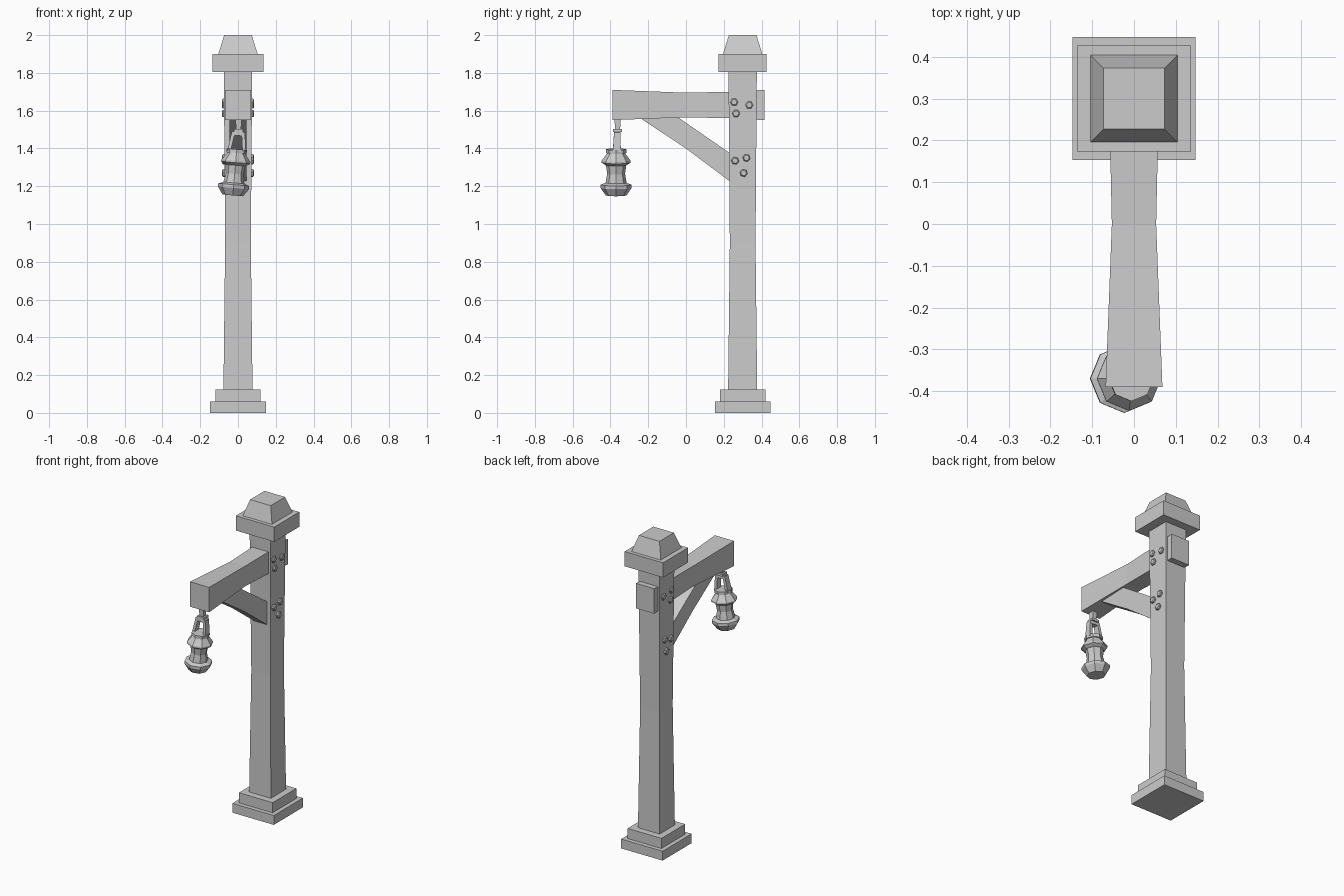
import bpy, bmesh, math
from mathutils import Vector, Matrix

cube = bpy.data.objects.get("Cube")
if cube:
    bpy.data.objects.remove(cube, do_unlink=True)

grey = bpy.data.materials.new("plain_grey")
grey.use_nodes = True
COLOUR = (0.6, 0.6, 0.6, 1)
grey.diffuse_color = COLOUR
grey.node_tree.nodes["Principled BSDF"].inputs["Base Color"].default_value = COLOUR

POST_Y = 0.3


def finish(name, bm):
    bmesh.ops.recalc_face_normals(bm, faces=bm.faces)
    mesh = bpy.data.meshes.new(name)
    bm.to_mesh(mesh)
    bm.free()
    mesh.materials.append(grey)
    obj = bpy.data.objects.new(name, mesh)
    bpy.context.collection.objects.link(obj)
    return obj


def loft(name, rings):
    """Skin a list of equal-sized point rings and cap both ends."""
    bm = bmesh.new()
    loops = [[bm.verts.new(p) for p in ring] for ring in rings]
    n = len(loops[0])
    for a, b in zip(loops, loops[1:]):
        for i in range(n):
            j = (i + 1) % n
            bm.faces.new((a[i], a[j], b[j], b[i]))
    bm.faces.new(loops[0])
    bm.faces.new(loops[-1])
    return finish(name, bm)


def square(z, hx, hy=None, x=0, y=POST_Y):
    hy = hy or hx
    return [(x + sx * hx, y + sy * hy, z)
            for sx, sy in ((-1, -1), (1, -1), (1, 1), (-1, 1))]


def upright(y, low, high, hx):
    return [(-hx, y, low), (hx, y, low), (hx, y, high), (-hx, y, high)]


# Stepped base, waisted post and cap
loft("base_plinth", [square(0, 0.147), square(0.06, 0.147)])
loft("base_step", [square(0.06, 0.12), square(0.125, 0.12)])
loft("post", [square(0.125, 0.077), square(0.9, 0.068), square(1.805, 0.075)])
loft("cap_block", [square(1.805, 0.136, 0.127), square(1.9, 0.136, 0.127)])
loft("cap_top", [square(1.9, 0.104), square(2.0, 0.073)])

# Arm, passing through the post
loft("arm_beam", [upright(-0.39, 1.55, 1.71, 0.068), upright(0, 1.565, 1.695, 0.053),
                  upright(0.23, 1.56, 1.7, 0.058), upright(0.415, 1.55, 1.71, 0.065)])

# Diagonal brace, extruded sideways from its side profile
brace = [(-0.25, 1.565), (0, 1.4), (0.24, 1.22), (0.24, 1.37), (-0.05, 1.57)]
loft("arm_brace", [[(x, y, z) for y, z in brace] for x in (-0.045, 0.045)])

# Bolts on both sides of the post
bolts = [(0.255, 1.645), (0.335, 1.63), (0.265, 1.585),
         (0.26, 1.335), (0.32, 1.35), (0.305, 1.27)]
for side, label in ((1, "left"), (-1, "right")):
    for k, (y, z) in enumerate(bolts):
        rings = []
        for x, r in ((0.06, 0.021), (0.08, 0.021), (0.085, 0.015)):
            rings.append([(side * x, y + r * math.cos(a), z + r * math.sin(a))
                          for a in (math.tau * i / 6 + k for i in range(6))])
        loft(f"bolt_{label}_{k + 1}", rings)

# Hook under the end of the arm
LX, LY = 0.003, -0.362
loft("hook_rod", [square(1.485, 0.012, x=LX, y=LY), square(1.56, 0.017, x=LX, y=LY)])
loft("hook_collar", [square(1.487, 0.024, x=LX, y=LY), square(1.502, 0.024, x=LX, y=LY)])

# Hanging lantern, turned from a profile of (radius, height)
LY = -0.37
PARTS = {
    "lantern_base": [(0.055, 1.15), (0.082, 1.19), (0.082, 1.207), (0.055, 1.217)],
    "lantern_body": [(0.057, 1.21), (0.047, 1.265), (0.055, 1.318)],
    "lantern_roof": [(0.055, 1.31), (0.077, 1.324), (0.077, 1.334), (0.045, 1.377)],
    "lantern_collar": [(0.054, 1.375), (0.054, 1.395)],
}
lantern = []
for name, profile in PARTS.items():
    rings = [[(LX + r * math.cos(math.tau * i / 8), LY + r * math.sin(math.tau * i / 8), z)
              for i in range(8)] for r, z in profile]
    lantern.append(loft(name, rings))

# Arched carrying handle
for side, label in ((1, "left"), (-1, "right")):
    lantern.append(loft(f"handle_{label}", [
        square(1.385, 0.009, 0.021, LX + side * 0.04, LY + 0.004),
        square(1.485, 0.009, 0.017, LX + side * 0.026, LY + 0.006)]))
lantern.append(loft("handle_top", [square(1.468, 0.035, 0.018, LX, LY + 0.006),
                                   square(1.488, 0.033, 0.018, LX, LY + 0.006)]))

# Lantern hangs slightly off vertical
pivot = Matrix.Translation(Vector((LX, LY, 1.5)))
swing = pivot @ Matrix.Rotation(math.radians(5), 4, 'Y') @ pivot.inverted()
for obj in lantern:
    obj.data.transform(swing)
